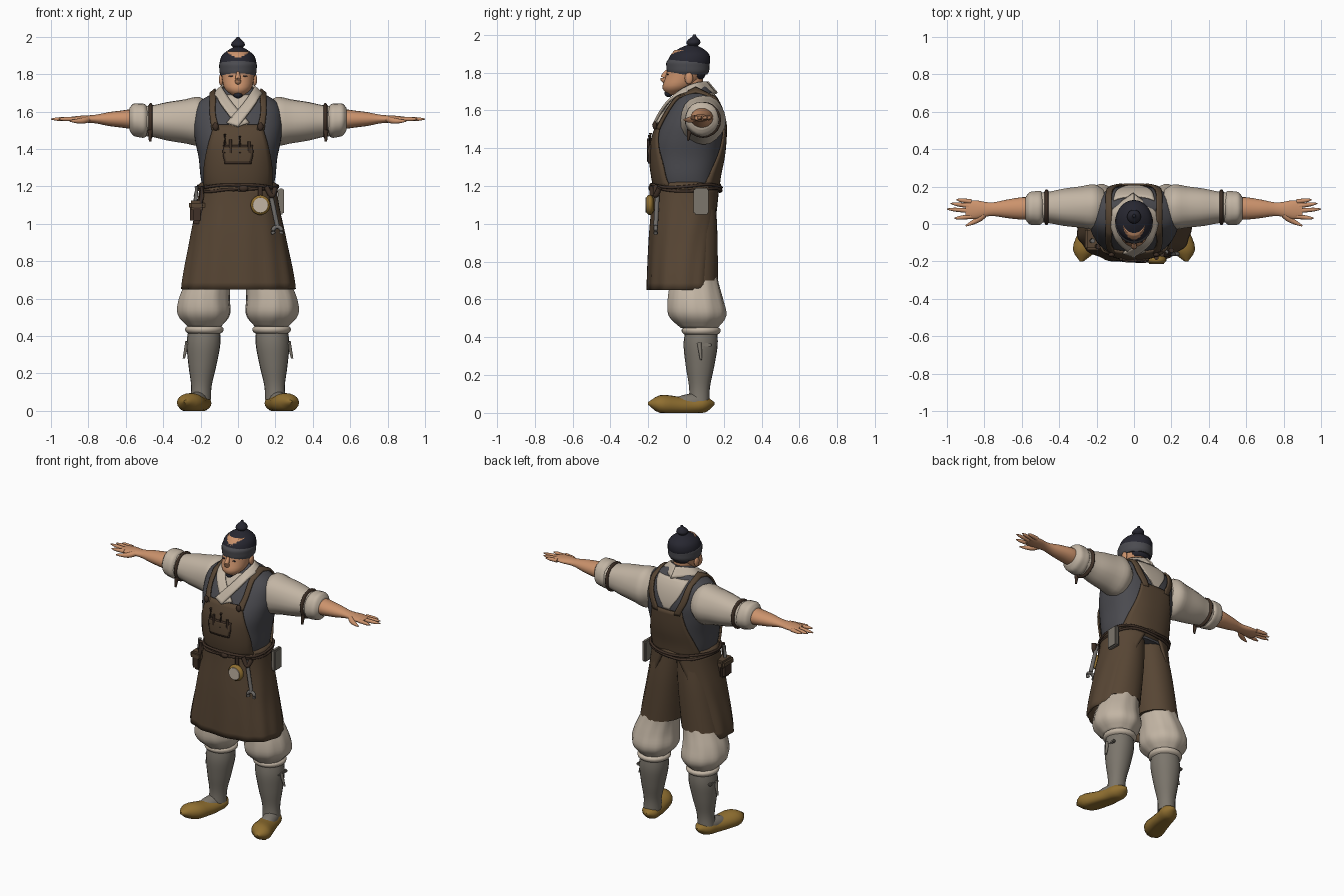
import bpy, bmesh
from math import sin, cos, pi, tau, radians, asin, copysign
from mathutils import Vector

if "Cube" in bpy.data.objects:
    bpy.data.objects.remove(bpy.data.objects["Cube"])


def material(name, red, green, blue):
    mat = bpy.data.materials.new(name)
    mat.use_nodes = True
    mat.diffuse_color = (red, green, blue, 1)
    node = next(n for n in mat.node_tree.nodes if n.type == 'BSDF_PRINCIPLED')
    node.inputs["Base Color"].default_value = mat.diffuse_color
    return mat


APRON = material("apron brown", .095, .06, .034)
LEATHER = material("dark leather", .05, .03, .02)
VEST = material("slate vest", .07, .07, .08)
CLOTH = material("off white cloth", .54, .46, .37)
GAITER = material("warm grey wool", .2, .18, .15)
SKIN = material("skin", .6, .29, .15)
BLACK = material("cap black", .02, .02, .03)
OCHRE = material("ochre", .28, .16, .03)
METAL = material("steel", .16, .15, .14)


# helpers: object creation
def finish(name, bm, mat, mirror=False, thickness=None):
    bmesh.ops.recalc_face_normals(bm, faces=bm.faces)
    mesh = bpy.data.meshes.new(name)
    bm.to_mesh(mesh)
    bm.free()
    for polygon in mesh.polygons:
        polygon.use_smooth = True
    mesh.set_sharp_from_angle(angle=radians(50))
    mesh.materials.append(mat)
    obj = bpy.data.objects.new(name, mesh)
    bpy.context.collection.objects.link(obj)
    if mirror:
        obj.modifiers.new("mirror", 'MIRROR')
    if thickness:
        solid = obj.modifiers.new("thickness", 'SOLIDIFY')
        solid.thickness, solid.offset = thickness, 0


def bridge(name, rows, mat, closed=True, **options):
    """Join rows of points into a capped tube or an open sheet."""
    bm = bmesh.new()
    verts = [[bm.verts.new(p) for p in row] for row in rows]
    count = len(verts[0])
    for low, high in zip(verts, verts[1:]):
        for i in range(count if closed else count - 1):
            j = (i + 1) % count
            bm.faces.new((low[i], low[j], high[j], high[i]))
    if closed:
        bm.faces.new(verts[0])
        bm.faces.new(verts[-1])
    finish(name, bm, mat, **options)


def mix(values, t):
    """Smooth curve through evenly spaced values."""
    if isinstance(values, (int, float)):
        return values
    last = len(values) - 1
    i = min(int(t * last), last - 1)
    f = t * last - i
    a, b, c, d = (values[min(max(k, 0), last)] for k in range(i - 1, i + 3))
    return b + (c - a + (a * 2 - b * 5 + c * 4 - d + (b * 3 - c * 3 + d - a) * f) * f) * (f / 2)


X, Y, Z = Vector((1, 0, 0)), Vector((0, 1, 0)), Vector((0, 0, 1))
PLANES = {'x': (Y, Z), 'y': (X, Z), 'z': (X, Y)}


def loft(name, path, radii, mat, axis=None, ratio=1, sides=20, steps=16, wave=0, folds=5, **options):
    """Sweep ellipses along a path, upright on an axis or following the path."""
    path = [Vector(p) for p in path]
    rows = []
    for s in range(steps + 1):
        t = s / steps
        if axis:
            u, v = PLANES[axis]
        else:
            turn = (mix(path, min(t + .01, 1)) - mix(path, max(t - .01, 0))).to_track_quat('Z', 'Y')
            u, v = turn @ X, turn @ Y
        row = []
        for i in range(sides):
            a = tau * i / sides
            r = max(mix(radii, t), .002) * (1 + wave * cos(folds * a + t * 3))
            p = mix(path, t) + u * r * cos(a) + v * r * mix(ratio, t) * sin(a)
            p.z = max(p.z, 0)
            row.append(p)
        rows.append(row)
    bridge(name, rows, mat, **options)


def ball(name, centre, size, mat, **options):
    bm = bmesh.new()
    bmesh.ops.create_uvsphere(bm, u_segments=20, v_segments=12, radius=1)
    for vert in bm.verts:
        vert.co = Vector(centre) + vert.co * Vector(size)
    finish(name, bm, mat, **options)


def box(name, centre, size, mat, **options):
    bm = bmesh.new()
    bmesh.ops.create_cube(bm, size=1)
    for vert in bm.verts:
        vert.co = Vector(centre) + vert.co * Vector(size)
    bmesh.ops.bevel(bm, geom=bm.edges[:], offset=min(size) / 4, segments=2, affect='EDGES')
    finish(name, bm, mat, **options)


# helpers: body sections (bottom, top, half widths, front depths, back depths)
BODY = (1.15, 1.75, [.18, .2, .21, .23, .24, .21, .05], [.15, .17, .18, .17, .13, .07, 0], [.16, .17, .19, .2, .2, .17, .1])
SKIRT = (.65, 1.2, [.3, .25, .2], [.2, .19, .17], .17)
SQUARENESS = .84


def section(table, z):
    bottom, top, *profiles = table
    t = min(max((z - bottom) / (top - bottom), 0), 1)
    return [mix(profile, t) for profile in profiles]


def around(table, angle, z, offset=0):
    width, front, back = section(table, z)
    x, y = (copysign(abs(c) ** SQUARENESS, c) for c in (sin(angle), cos(angle)))
    return Vector(((width + offset) * x, (back - front) / 2 - ((front + back) / 2 + offset) * y, z))


def on_body(x, z, offset, back=False):
    reach = min(abs(x) / (section(BODY, z)[0] + offset), 1)
    angle = copysign(asin(reach ** (1 / SQUARENESS)), x)
    return around(BODY, pi - angle if back else angle, z, offset)


def panel_rows(bottom, top, starts, ends, offset, back=False, steps=12, columns=14):
    rows = []
    for s in range(steps + 1):
        t = s / steps
        left, right = mix(starts, t), mix(ends, t)
        z = bottom + (top - bottom) * t
        rows.append([on_body(left + (right - left) * i / columns, z, offset, back) for i in range(columns + 1)])
    return rows


def panel(name, bottom, top, widths, offset, mat, back=False, thickness=.01):
    """Symmetric piece of cloth lying on the body."""
    rows = panel_rows(bottom, top, [-w for w in widths], widths, offset, back)
    bridge(name, rows, mat, closed=False, thickness=thickness)


# vest, shirt and crossed collar
levels = [BODY[0] + (BODY[1] - BODY[0]) * i / 30 for i in range(31)]
bridge("vest", [[around(BODY, tau * i / 48, z) for i in range(48)] for z in levels], VEST)
panel("shirt_front", 1.53, 1.69, [.02, .06, .09], .003, CLOTH, thickness=.006)
panel("shirt_back", 1.5, 1.69, [.02, .08, .11], .003, CLOTH, back=True, thickness=.006)
inner = [(0, .11, 1.75), (.08, .05, 1.74), (.07, -.03, 1.7), (.02, -.1, 1.63), (-.06, -.15, 1.54)]
outer = [(0, .16, 1.69), (.12, .06, 1.7), (.11, -.06, 1.67), (.07, -.12, 1.61), (0, -.17, 1.52)]
for name, side in (("left_collar", 1), ("right_collar", -1)):
    edges = [[Vector((x * side, y - side * .004, z)) for x, y, z in edge] for edge in (inner, outer)]
    rows = [[mix(edges[0], s / 20).lerp(mix(edges[1], s / 20), k / 4) for k in range(5)] for s in range(21)]
    bridge(name, rows, CLOTH, closed=False, thickness=.014)

# apron bib, straps and skirt
panel("apron_front_bib", 1.19, 1.53, [.18, .18, .16, .13], .01, APRON)
panel("apron_back_bib", 1.19, 1.5, [.18, .16, .13, .11], .01, APRON, back=True)
front = panel_rows(1.5, 1.67, [.1, .12, .12], [.14, .15, .15], .012, columns=3)
back = panel_rows(1.67, 1.48, [.12, .1, .06], [.15, .14, .1], .012, back=True, columns=3)
top = [front[-1][i].lerp(back[0][i], .5) + Z * (.05 - .008 * i) for i in range(4)]
bridge("apron_straps", front + [top] + back, APRON, closed=False, thickness=.012, mirror=True)
ball("strap_buttons", (.12, -.165, 1.52), (.016, .012, .022), LEATHER, mirror=True)

rows = []
for k in range(16):
    t = k / 15
    half = radians(132 + 40 * t * t)
    z = SKIRT[0] + (SKIRT[1] - SKIRT[0]) * t
    rows.append([around(SKIRT, half * (i / 30 - 1), z, .004 * cos(i) * (1 - t)) for i in range(61)])
bridge("apron_skirt", rows, APRON, closed=False, thickness=.012)
loft("apron_back_legs", [(.08, .02, 1.19), (.15, .04, .7)], [.1, .12, .13], APRON, axis='z', ratio=[1.3, 1], wave=.015, mirror=True)
loft("waist_roll", [(0, 0, 1.16), (0, 0, 1.23)], [.18, .21, .21, .18], APRON, axis='z', ratio=.87, sides=48, wave=.01, folds=11)
for k, z in enumerate((1.18, 1.2)):
    ring = [around(BODY, tau * i / 40, z + .008 * sin(i / 2 + k), .024) for i in range(41)]
    loft("waist_cord", ring, .008, LEATHER, sides=8, steps=80)
ball("cord_knot", (.03, -.185, 1.19), (.025, .014, .018), LEATHER)

# chest pocket and its tools
panel("chest_pocket_border", 1.32, 1.42, [.07, .08, .08], .018, LEATHER)
panel("chest_pocket", 1.33, 1.41, [.065, .075, .075], .022, APRON, thickness=.008)
for x, z in ((-.07, 1.48), (-.04, 1.45), (.01, 1.47), (.06, 1.44)):
    loft("chest_tool", [on_body(x, 1.38, .02), on_body(x, z, .03)], .008, LEATHER, sides=8, steps=2)

# hip tools
box("tool_pouch", (-.22, -.08, 1.06), (.075, .11, .12), LEATHER)
box("pouch_flap", (-.22, -.08, 1.1), (.085, .12, .05), APRON)
loft("pouch_tool", [(-.23, -.09, 1.1), (-.22, -.09, 1.2)], .012, METAL, steps=2)
loft("pouch_loop", [(-.2, -.12, 1.1), (-.19, -.12, 1.2)], .014, LEATHER, steps=2)
box("hip_bag", (.23, .08, 1.12), (.03, .08, .14), GAITER)
loft("watch_case", [(.12, -.21, 1.1), (.12, -.17, 1.1)], [.04, .052, .05, .03], OCHRE, axis='y')
loft("watch_face", [(.12, -.215, 1.1), (.12, -.208, 1.1)], .04, CLOTH, axis='y', steps=1)
loft("watch_strap", [(.12, -.18, 1.15), (.12, -.18, 1.2)], .012, LEATHER, steps=2)
loft("wrench_handle", [(.17, -.15, 1.18), (.21, -.16, .99)], .012, METAL, steps=2)
jaw = [Vector((.21, -.16, .96)) + (X * sin(a) + Z * cos(a)) * .024 for a in (radians(25 * i) for i in range(-5, 6))]
loft("wrench_jaw", jaw, .011, METAL, sides=8)
loft("wrench_loop", [(.15, -.16, 1.2), (.18, -.16, 1.15), (.2, -.14, 1.19)], .014, LEATHER)

# arms and hands
loft("sleeves", [(.16, .09, 1.55), (.5, .09, 1.55)], [.09, .12, .11, .1, .085, .08], CLOTH,
     axis='x', ratio=[1.1, 1], wave=.02, mirror=True)
loft("sleeve_cuffs", [(.48, .085, 1.55), (.58, .085, 1.56)], [.07, .09, .09, .085, .06], CLOTH, axis='x', wave=.02, mirror=True)
loft("arm_bands", [(.455, .09, 1.55), (.48, .09, 1.55)], [.08, .094, .094, .08], LEATHER, axis='x', mirror=True)
loft("arm_band_ties", [(.47, .02, 1.5), (.47, .01, 1.44)], [.014, .006], LEATHER, mirror=True)
loft("forearms", [(.54, .085, 1.56), (.9, .075, 1.56)], [.055, .06, .05, .036, .05, .045], SKIN,
     axis='x', ratio=[.95, .8, .75, .4, .25], mirror=True)
for name, base, tip, reach in (("little", .12, .13, .95), ("ring", .095, .11, .98), ("middle", .07, .08, 1), ("index", .04, .03, .96)):
    loft(name + "_fingers", [(.87, base, 1.56), (reach, tip, 1.56)], [.013, .012, .01, .003], SKIN, sides=10, mirror=True)
loft("thumbs", [(.8, .05, 1.56), (.84, .02, 1.55), (.9, -.01, 1.55)], [.016, .017, .012, .004], SKIN, mirror=True)

# head and cap
loft("neck", [(0, .03, 1.62), (0, .03, 1.78)], .06, SKIN, axis='z')
loft("head", [(0, -.07, 1.68), (0, 0, 1.8), (0, .01, 1.92)], [.02, .07, .085, .09, .085, .06], SKIN, axis='z', ratio=1.15, sides=28)
loft("nose", [(0, -.1, 1.81), (0, -.12, 1.77), (0, -.1, 1.75)], [.008, .014, .016, .01], SKIN)
ball("ears", (.09, .015, 1.77), (.012, .022, .032), SKIN, mirror=True)
ball("eyes", (.036, -.096, 1.79), (.014, .004, .004), BLACK, mirror=True)
loft("moustache", [(0, -.112, 1.74), (.03, -.1, 1.72)], [.006, .002], BLACK, mirror=True)
ball("goatee", (0, -.092, 1.69), (.024, .022, .02), BLACK)
ball("nape_hair", (0, .06, 1.8), (.07, .045, .045), BLACK)
loft("cap_crown", [(0, .01, 1.82), (0, .03, 1.95)], [.09, .097, .097, .085, .05, .01], BLACK, axis='z', ratio=1.14, sides=28)
loft("cap_band", [(0, .01, 1.79), (0, .01, 1.87)], [.09, .098, .1, .1, .09], VEST, axis='z', ratio=1.14, sides=28)
loft("topknot", [(0, .035, 1.93), (0, .045, 2)], [.025, .025, .037, .03, .012, .008], BLACK, axis='z')

# legs and feet
loft("trousers", [(.14, .04, .75), (.18, .05, .6), (.18, .07, .45)], [.11, .12, .135, .14, .09], CLOTH,
     axis='z', ratio=1.08, sides=40, wave=.02, folds=10, mirror=True)
loft("trouser_cuffs", [(.18, .08, .46), (.18, .08, .41)], [.07, .1, .1, .08], CLOTH, axis='z', mirror=True)
loft("gaiters", [(.18, .08, .43), (.2, .07, .06)], [.085, .09, .075, .055, .055], GAITER, axis='z', wave=.012, mirror=True)
box("gaiter_straps", (.265, .09, .36), (.02, .09, .02), GAITER, mirror=True)
loft("gaiter_ties", [(.27, .07, .37), (.29, .08, .28)], [.012, .006], GAITER, mirror=True)
loft("socks", [(.24, -.08, .04), (.2, .1, .06)], [.02, .045, .05, .045], GAITER, axis='y', mirror=True)
loft("shoes", [(.19, .15, .05), (.22, 0, .035), (.28, -.2, .05)], [.01, .055, .06, .066, .068, .01], OCHRE,
     axis='y', ratio=.75, mirror=True)
